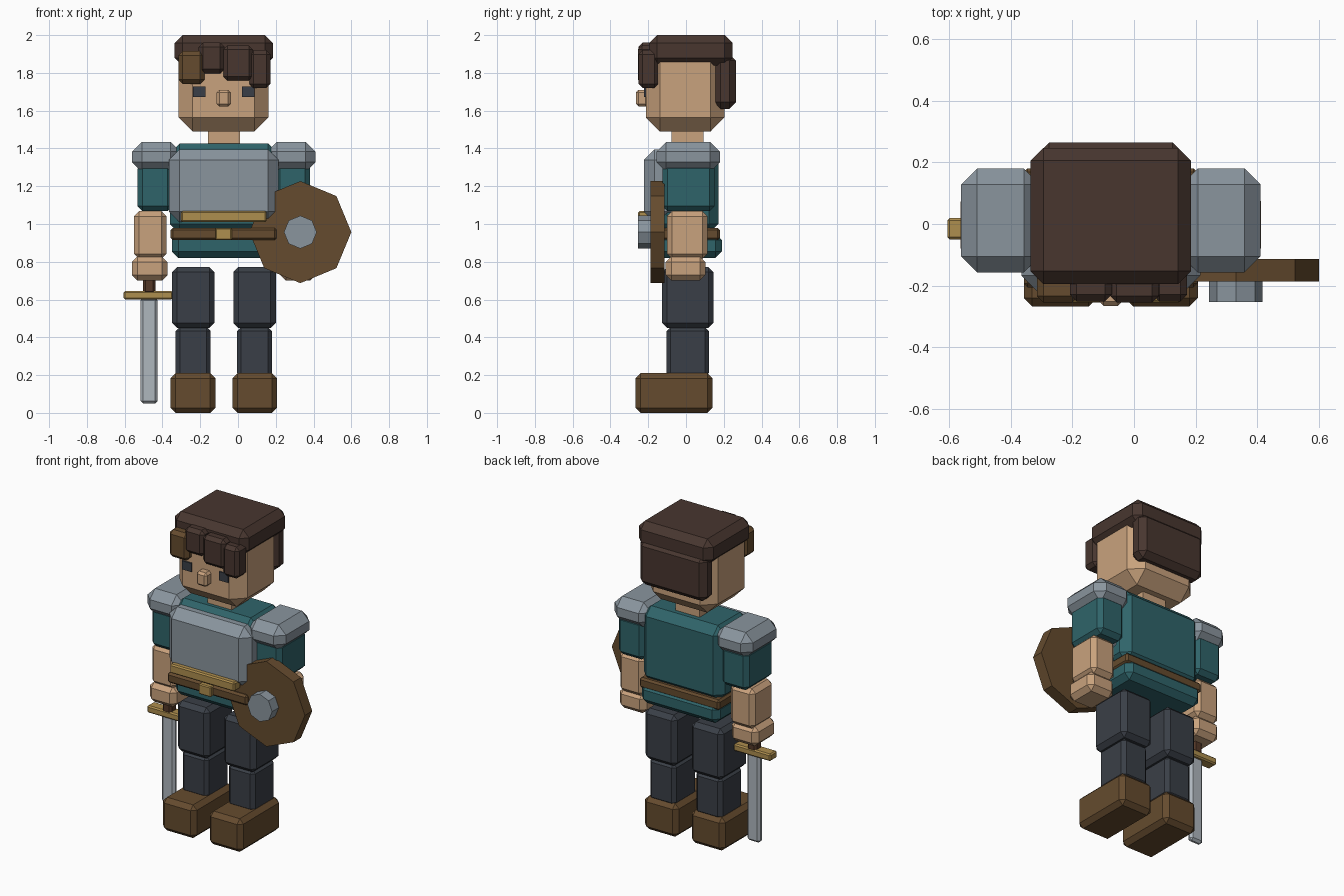
import bpy, bmesh, math

if "Cube" in bpy.data.objects:
    bpy.data.objects.remove(bpy.data.objects["Cube"])

CX = -0.075  # body centre line


def material(name, r, g, b):
    m = bpy.data.materials.new(name)
    lin = [(c / 255 / 12.92) if c < 10 else ((c / 255 + 0.055) / 1.055) ** 2.4 for c in (r, g, b)]
    m.diffuse_color = (*lin, 1)
    m.use_nodes = True
    m.node_tree.nodes["Principled BSDF"].inputs["Base Color"].default_value = m.diffuse_color
    return m


SKIN = material("skin", 201, 162, 125)
HAIR = material("dark_hair", 72, 54, 47)
TEAL = material("teal_cloth", 47, 100, 106)
ARMOR = material("grey_armor", 138, 149, 158)
PANTS = material("dark_cloth", 58, 63, 71)
LEATHER = material("brown_leather", 101, 75, 46)
BRASS = material("brass", 174, 142, 78)
STEEL = material("bright_steel", 175, 183, 190)
GRIP = material("grip_wood", 84, 56, 40)


def finish(name, bm, mat):
    bmesh.ops.recalc_face_normals(bm, faces=bm.faces)
    me = bpy.data.meshes.new(name)
    bm.to_mesh(me)
    bm.free()
    me.materials.append(mat)
    ob = bpy.data.objects.new(name, me)
    bpy.context.collection.objects.link(ob)
    return ob


def box(name, mat, x, y, z, chamfer=0.0):
    """Chamfered box from its (min, max) ranges."""
    bm = bmesh.new()
    bmesh.ops.create_cube(bm, size=1)
    for v in bm.verts:
        v.co = [lo + (c + 0.5) * (hi - lo) for c, (lo, hi) in zip(v.co, (x, y, z))]
    if chamfer:
        bmesh.ops.bevel(bm, geom=bm.edges[:], offset=chamfer, segments=1,
                        profile=0.5, affect='EDGES', clamp_overlap=True)
    return finish(name, bm, mat)


def pair(name, mat, x, y, z, chamfer):
    """Box on the -x side and its mirror across the body centre line."""
    box("right_" + name, mat, x, y, z, chamfer)
    box("left_" + name, mat, (2 * CX - x[1], 2 * CX - x[0]), y, z, chamfer)


def disc(name, mat, x, z, radius, y):
    """Octagonal plate facing the front."""
    bm = bmesh.new()
    ring = [bm.verts.new((x + radius * math.cos(k * math.pi / 4), y[0],
                          z + radius * math.sin(k * math.pi / 4))) for k in range(8)]
    face = bm.faces.new(ring)
    ext = bmesh.ops.extrude_face_region(bm, geom=[face], use_keep_orig=True)
    for v in ext["geom"]:
        if isinstance(v, bmesh.types.BMVert):
            v.co.y = y[1]
    return finish(name, bm, mat)


# Legs and boots
pair("boot", LEATHER, (-0.357, -0.12), (-0.267, 0.14), (0, 0.21), 0.027)
pair("shin", PANTS, (-0.33, -0.145), (-0.103, 0.122), (0.19, 0.455), 0.022)
pair("thigh", PANTS, (-0.35, -0.125), (-0.127, 0.146), (0.45, 0.772), 0.027)

# Torso
box("tunic_skirt", TEAL, (-0.35, 0.2), (-0.155, 0.19), (0.82, 0.95), 0.035)
box("belt", LEATHER, (-0.357, 0.205), (-0.205, 0.18), (0.915, 0.98), 0.012)
box("buckle", BRASS, (-0.12, -0.033), (-0.226, -0.19), (0.915, 0.98), 0.006)
box("tunic", TEAL, (-0.36, 0.21), (-0.15, 0.172), (0.95, 1.425), 0.05)
box("breastplate", ARMOR, (-0.365, 0.215), (-0.222, 0.14), (1.01, 1.395), 0.055)
box("breastplate_trim", BRASS, (-0.302, 0.152), (-0.255, -0.19), (1.01, 1.068), 0.008)

# Arms
pair("shoulder_pad", ARMOR, (-0.56, -0.305), (-0.157, 0.18), (1.275, 1.435), 0.052)
pair("sleeve", TEAL, (-0.532, -0.345), (-0.125, 0.152), (1.068, 1.32), 0.027)
pair("forearm", SKIN, (-0.55, -0.378), (-0.1, 0.114), (0.815, 1.068), 0.027)
pair("hand", SKIN, (-0.562, -0.373), (-0.108, 0.103), (0.7, 0.828), 0.03)

# Head
box("neck", SKIN, (-0.16, 0.01), (-0.077, 0.093), (1.38, 1.53))
box("head", SKIN, (-0.315, 0.162), (-0.213, 0.205), (1.49, 1.95), 0.075)
box("nose", SKIN, (-0.113, -0.038), (-0.265, -0.2), (1.622, 1.71), 0.014)
pair("eye", PANTS, (-0.237, -0.172), (-0.222, -0.213), (1.672, 1.727), 0)

# Hair cap, back and fringe locks
box("hair_cap", HAIR, (-0.335, 0.185), (-0.195, 0.247), (1.838, 2.0), 0.042)
box("hair_back", HAIR, (-0.31, 0.16), (0.147, 0.264), (1.61, 1.9), 0.035)
locks = [(-0.315, -0.178, 1.742, 1.915, LEATHER), (-0.208, -0.072, 1.798, 1.96, HAIR),
         (-0.078, 0.08, 1.76, 1.945, HAIR), (0.06, 0.172, 1.72, 1.92, HAIR)]
for i, (x0, x1, z0, z1, mat) in enumerate(locks):
    box(f"fringe_lock_{i + 1}", mat, (x0, x1), (-0.255 + 0.004 * (i % 2), -0.145), (z0, z1), 0.022)

# Sword pointing down from the hand
box("sword_grip", GRIP, (-0.502, -0.437), (-0.048, 0.017), (0.63, 0.75), 0.012)
box("sword_guard", BRASS, (-0.605, -0.345), (-0.05, 0.02), (0.6, 0.645), 0.008)
box("sword_blade", STEEL, (-0.517, -0.425), (-0.035, 0.005), (0.05, 0.61), 0.014)

# Shield
disc("shield", LEATHER, 0.33, 0.957, 0.27, (-0.187, -0.113))
disc("shield_boss", ARMOR, 0.33, 0.957, 0.087, (-0.253, -0.18))
